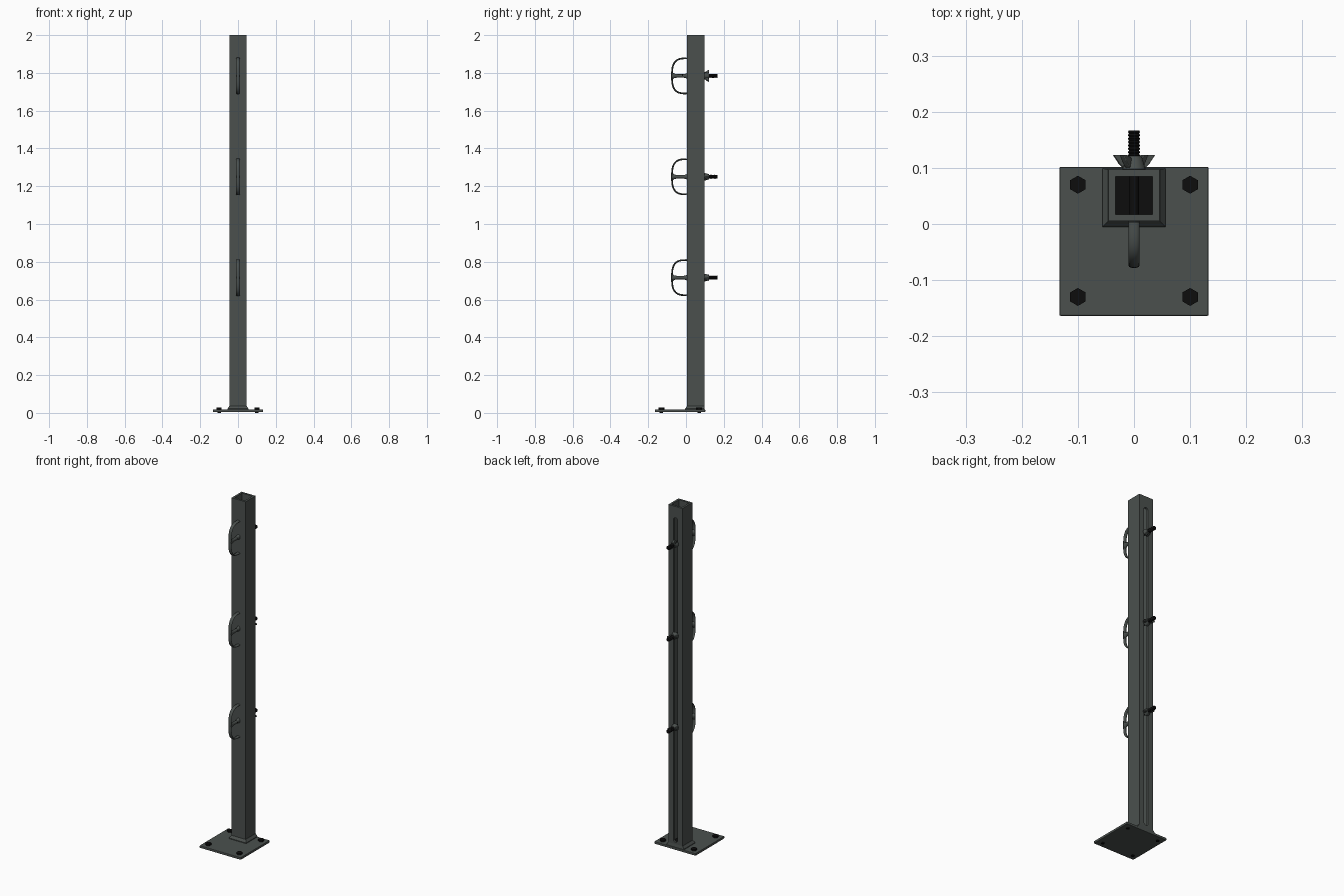
import bpy, bmesh, math
from mathutils import Matrix, Vector

if "Cube" in bpy.data.objects:
    bpy.data.objects.remove(bpy.data.objects["Cube"], do_unlink=True)


def material(name, color):
    m = bpy.data.materials.new(name)
    m.use_nodes = True
    m.diffuse_color = color
    m.node_tree.nodes["Principled BSDF"].inputs["Base Color"].default_value = color
    return m


GREY = material("grey painted steel", (0.07, 0.081, 0.076, 1))
BLACK = material("black bolt steel", (0.004, 0.004, 0.004, 1))


def finish(name, bm, mat, bevel=0, smooth=False):
    bmesh.ops.recalc_face_normals(bm, faces=bm.faces[:])
    mesh = bpy.data.meshes.new(name)
    bm.to_mesh(mesh)
    bm.free()
    ob = bpy.data.objects.new(name, mesh)
    bpy.context.collection.objects.link(ob)
    mesh.materials.append(mat)
    if bevel:
        mod = ob.modifiers.new("soft edges", "BEVEL")
        mod.width = bevel
        mod.segments = 2
    if smooth:
        bpy.ops.object.select_all(action="DESELECT")
        ob.select_set(True)
        bpy.context.view_layer.objects.active = ob
        bpy.ops.object.shade_smooth_by_angle(angle=math.radians(35))
    return ob


def loft(bm, rings, caps=True, close=False):
    """Bridge a list of equal point loops."""
    loops = [[bm.verts.new(p) for p in r] for r in rings]
    pairs = list(zip(loops, loops[1:]))
    if close:
        pairs.append((loops[-1], loops[0]))
    for a, b in pairs:
        for i in range(len(a)):
            j = (i + 1) % len(a)
            bm.faces.new((a[i], a[j], b[j], b[i]))
    if caps and not close:
        bm.faces.new(loops[0][::-1])
        bm.faces.new(loops[-1])


def rect(hx, hy, z, cy=0.051):
    return [(-hx, cy - hy, z), (hx, cy - hy, z), (hx, cy + hy, z), (-hx, cy + hy, z)]


def circle(r, y, n=16):
    """Circle facing along y."""
    return [(r * math.cos(t), y, r * math.sin(t))
            for t in (2 * math.pi * i / n for i in range(n))]


# Base plate and sloped collar
bm = bmesh.new()
loft(bm, [rect(0.133, 0.133, z, -0.031) for z in (0.004, 0.018)])
finish("base_plate", bm, GREY, 0.003)

bm = bmesh.new()
loft(bm, [rect(0.056, 0.052, 0.016, 0.047), rect(0.056, 0.052, 0.022, 0.047),
          rect(0.046, 0.046, 0.036)])
finish("post_collar", bm, GREY)

# Hollow square post
bm = bmesh.new()
loft(bm, [rect(0.045, 0.046, 0.018), rect(0.045, 0.046, 2),
          rect(0.033, 0.034, 2), rect(0.033, 0.034, 0.018)], close=True)
post = finish("post", bm, GREY)

# Long round-ended slot through the back wall
bm = bmesh.new()
outline = []
for i in range(9):
    t = math.pi * i / 8
    outline.append((0.014 * math.cos(t), 1.92 + 0.014 * math.sin(t)))
outline += [(-x, 0.06 - (z - 1.92)) for x, z in outline]
loft(bm, [[(x, y, z) for x, z in outline] for y in (0.07, 0.12)])
cutter = finish("slot_cutter", bm, GREY)
cutter.hide_render = True
mod = post.modifiers.new("back slot", "BOOLEAN")
mod.operation = "DIFFERENCE"
mod.solver = "EXACT"
mod.object = cutter
bpy.context.view_layer.objects.active = post
bpy.ops.object.modifier_apply(modifier=mod.name)
bpy.data.objects.remove(cutter, do_unlink=True)

# Dark floor inside the post
bm = bmesh.new()
loft(bm, [rect(0.033, 0.034, z) for z in (0.03, 0.038)])
finish("post_floor", bm, BLACK)

# Anchor bolts through the plate corners
for side, x in (("right", -0.1), ("left", 0.1)):
    for end, y in (("front", -0.13), ("back", 0.07)):
        bm = bmesh.new()
        for r, n, z0, z1 in ((0.016, 6, 0.017, 0.028), (0.009, 12, 0, 0.018)):
            bmesh.ops.create_cone(bm, cap_ends=True, segments=n, radius1=r, radius2=r,
                                  depth=z1 - z0,
                                  matrix=Matrix.Translation((x, y, (z0 + z1) / 2)))
        finish(f"anchor_bolt_{end}_{side}", bm, BLACK)


def cleat(name, z0):
    """Curved two-horned hook on a flared stem."""
    bm = bmesh.new()
    path = []
    steps = 32
    for i in range(steps + 1):
        t = math.pi * (i / steps - 0.5)
        c, s = max(math.cos(t), 0), math.sin(t)
        path.append(Vector((0, 0.004 - 0.078 * c ** 0.65,
                            z0 + math.copysign(0.093 * abs(s) ** 0.65, s))))
    rings = []
    for i, p in enumerate(path):
        d = (path[min(i + 1, steps)] - path[max(i - 1, 0)]).normalized()
        normal = Vector((0, -d.z, d.y))
        ring = []
        for k in range(12):
            a = 2 * math.pi * k / 12
            ring.append(p + Vector((0.010 * math.cos(a), 0, 0))
                        + normal * 0.0045 * math.sin(a))
        rings.append(ring)
    loft(bm, rings)
    stem = ((0.006, 0.016), (0, 0.012), (-0.015, 0.009), (-0.045, 0.009),
            (-0.062, 0.012), (-0.074, 0.022))
    loft(bm, [[(x * min(1, 0.010 / h), y, z + z0) for x, y, z in circle(h, y)]
              for y, h in stem])
    finish(name, bm, GREY, smooth=True)


def threaded_rod(name, z0):
    bm = bmesh.new()
    rings = [circle(0.009, -0.02)]
    for i in range(25):
        rings.append(circle(0.011 if i % 2 else 0.009, 0.095 + 0.003 * i))
    loft(bm, rings)
    ob = finish(name, bm, BLACK)
    ob.location.z = z0


def wing_nut(name, z0, angle):
    bm = bmesh.new()
    loft(bm, [circle(0.021, 0.097), circle(0.019, 0.104), circle(0.014, 0.121)])
    wing = [(0.008, 0.1), (0.02, 0.1), (0.028, 0.108), (0.038, 0.123),
            (0.026, 0.123), (0.008, 0.115)]
    for s in (-1, 1):
        loft(bm, [[(s * x, y, z) for x, y in wing] for z in (-0.005, 0.005)])
    bm.transform(Matrix.Rotation(math.radians(angle), 4, "Y"))
    ob = finish(name, bm, GREY, 0.0015, smooth=True)
    ob.location.z = z0


# Three cleats, each clamped from behind through the slot
for label, z, angle in (("lower", 0.716, 20), ("middle", 1.25, 15), ("upper", 1.784, 55)):
    cleat(f"{label}_cleat", z)
    threaded_rod(f"{label}_threaded_rod", z)
    wing_nut(f"{label}_wing_nut", z, angle)
